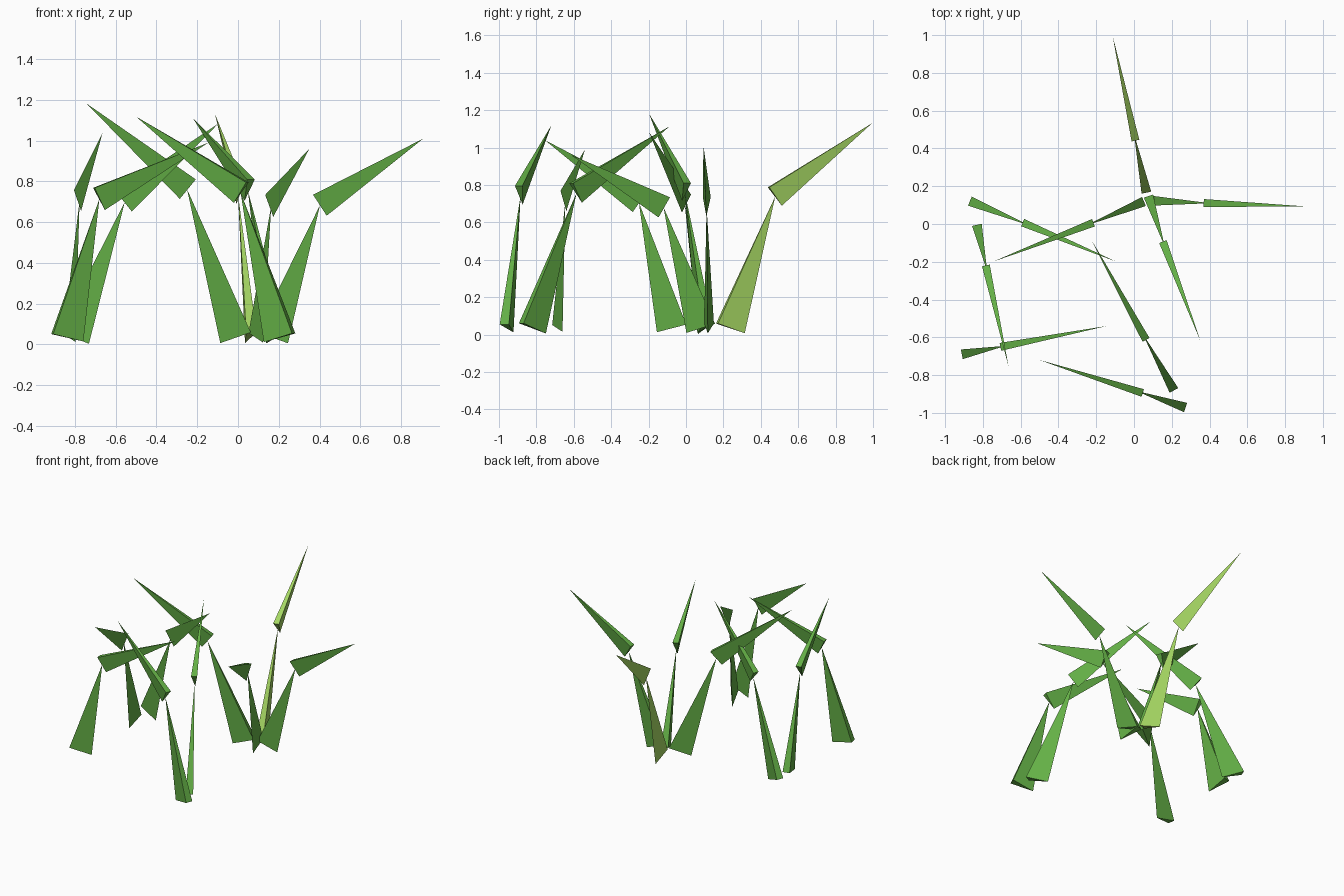
import bpy, bmesh
from mathutils import Vector

if "Cube" in bpy.data.objects:
    bpy.data.objects.remove(bpy.data.objects["Cube"])


def material(name, rgb):
    m = bpy.data.materials.new(name)
    m.diffuse_color = (*rgb, 1.0)
    m.use_nodes = True
    m.node_tree.nodes["Principled BSDF"].inputs["Base Color"].default_value = m.diffuse_color
    return m


green = material("grass green", (0.127, 0.43, 0.061))
lime = material("light yellow green", (0.38, 0.68, 0.125))


def spike(name, start, tip, depth, width, mat):
    """Three-sided spike: flat face on top, keel underneath, pointed at tip."""
    axis = (tip - start).normalized()
    side = axis.cross(Vector((0, 0, 1))).normalized()
    up = side.cross(axis)
    bm = bmesh.new()
    left = bm.verts.new(start + up * depth / 2 - side * width / 2)
    right = bm.verts.new(start + up * depth / 2 + side * width / 2)
    keel = bm.verts.new(start - up * depth / 2)
    point = bm.verts.new(tip)
    for face in ((left, right, point), (right, keel, point),
                 (keel, left, point), (left, keel, right)):
        bm.faces.new(face)
    bmesh.ops.recalc_face_normals(bm, faces=bm.faces)
    mesh = bpy.data.meshes.new(name)
    bm.to_mesh(mesh)
    bm.free()
    mesh.materials.append(mat)
    bpy.context.collection.objects.link(bpy.data.objects.new(name, mesh))


# Each blade: root (x, y), bend (x, y, z), tip (x, y, z)
blades = [
    ((0.05, 0.24), (0.0, 0.477, 0.738), (-0.113, 0.995, 1.13), lime),
    ((0.17, 0.12), (0.402, 0.11, 0.683), (0.909, 0.093, 1.01), green),
    ((0.10, 0.075), (0.163, -0.12, 0.68), (0.35, -0.615, 0.96), green),
    ((-0.815, -0.08), (-0.777, -0.252, 0.706), (-0.664, -0.755, 1.04), green),
    ((-0.835, -0.675), (-0.68, -0.645, 0.714), (-0.145, -0.54, 0.99), green),
    ((-0.80, 0.093), (-0.555, -0.007, 0.70), (-0.097, -0.198, 1.083), green),
    ((-0.017, 0.09), (-0.25, -0.007, 0.762), (-0.743, -0.198, 1.182), green),
    ((0.175, -0.815), (0.048, -0.585, 0.757), (-0.223, -0.088, 1.113), green),
    ((0.20, -0.947), (0.013, -0.884, 0.745), (-0.50, -0.72, 1.118), green),
]

# Upright stem and drooping leaf for every blade
for i, (root, bend, tip, mat) in enumerate(blades, 1):
    spike(f"lower_blade_{i}", Vector((*root, 0.033)), Vector(bend), 0.16, 0.052, mat)
    spike(f"upper_blade_{i}", Vector(bend), Vector(tip), 0.122, 0.042, mat)
